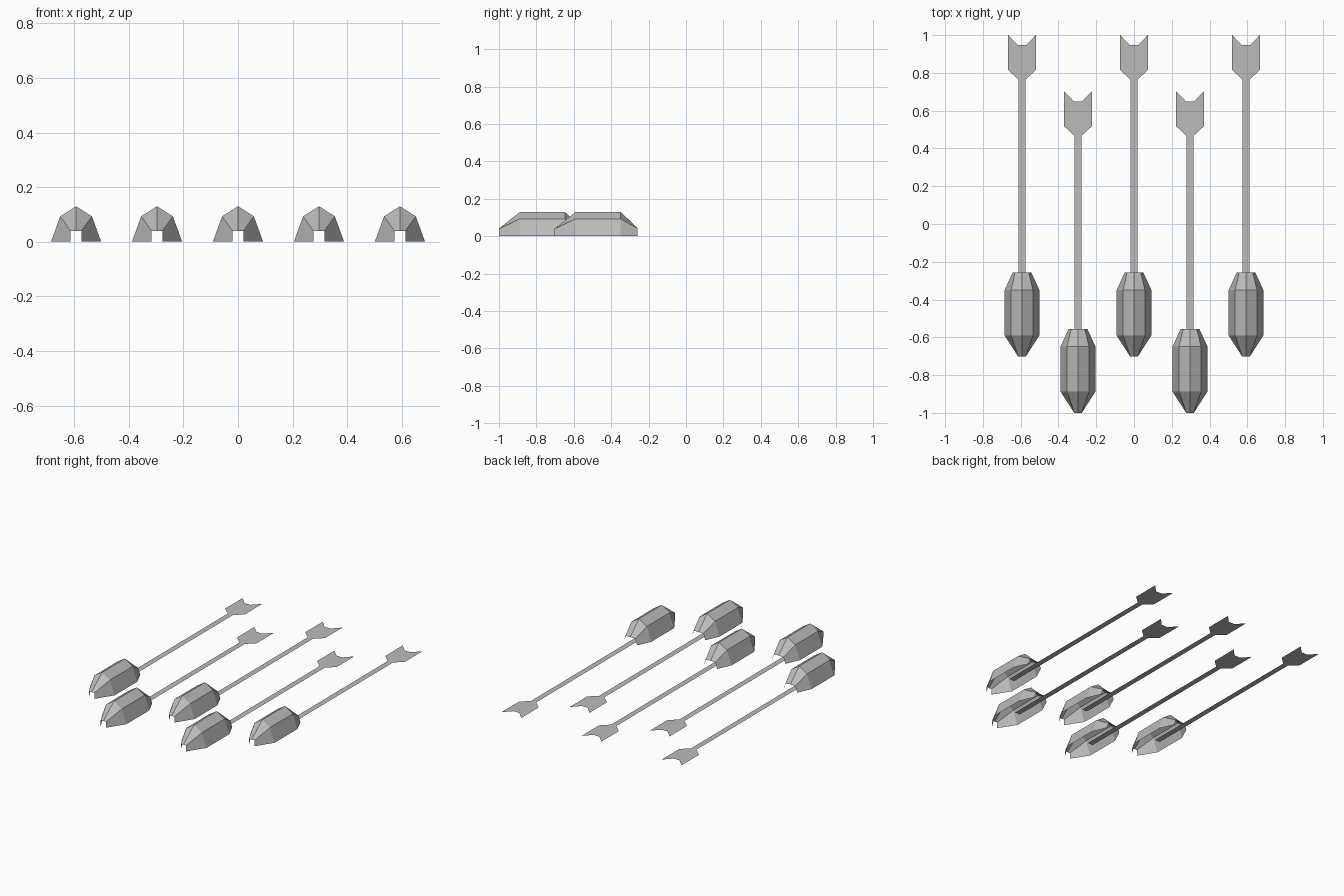
import bpy

cube = bpy.data.objects.get("Cube")
if cube:
    bpy.data.objects.remove(cube, do_unlink=True)

grey = bpy.data.materials.new("plain_grey")
grey.use_nodes = True
GREY = (0.5, 0.5, 0.5, 1.0)
grey.diffuse_color = GREY
grey.node_tree.nodes["Principled BSDF"].inputs["Base Color"].default_value = GREY


def make_object(name, verts, faces, location):
    mesh = bpy.data.meshes.new(name)
    mesh.from_pydata(verts, [], faces)
    mesh.materials.append(grey)
    mesh.update()
    obj = bpy.data.objects.new(name, mesh)
    obj.location = location
    bpy.context.collection.objects.link(obj)
    return obj


# Arrowhead stations from tip to back:
# y, half width at the ground, shoulder half width, shoulder height, ridge height
STATIONS = [
    (-0.702, 0.02, 0.02, 0.04, 0.04),
    (-0.59, 0.092, 0.058, 0.093, 0.13),
    (-0.35, 0.092, 0.058, 0.093, 0.13),
    (-0.258, 0.05, 0.036, 0.04, 0.042),
]


def make_head(name, location):
    """Open faceted shell, hollow underneath and open at both ends."""
    verts, faces = [], []
    for y, base, shoulder, height, ridge in STATIONS:
        verts += [(-base, y, 0), (-shoulder, y, height), (0, y, ridge),
                  (shoulder, y, height), (base, y, 0)]
    for s in range(len(STATIONS) - 1):
        for k in range(4):
            a = s * 5 + k
            faces.append((a, a + 5, a + 6, a + 1))
    return make_object(name, verts, faces, location)


# Right half of the flat fletching, running from the shaft to the tail notch
SHAFT = 0.019
FLETCH = [(SHAFT, 0.765), (0.073, 0.815), (0.073, 1.0), (0.022, 0.947)]


def make_shaft(name, location):
    """Flat strip that starts inside the head."""
    verts = [(-SHAFT, -0.48, 0), (SHAFT, -0.48, 0),
             (SHAFT, 0.765, 0), (-SHAFT, 0.765, 0)]
    return make_object(name, verts, [(0, 1, 2, 3)], location)


def make_fletching(name, location):
    """Flat tail: a centre panel with a mirrored vane on each side."""
    verts = [(x, y, 0) for x, y in FLETCH] + [(-x, y, 0) for x, y in FLETCH]
    faces = [(0, 1, 2, 3), (7, 6, 5, 4), (0, 3, 7, 4)]
    return make_object(name, verts, faces, location)


# Five arrows in a row, every second one shifted forward
for i in range(5):
    place = ((i - 2) * 0.2965, -0.298 * (i % 2), 0)
    make_head(f"arrow_head_{i + 1}", place)
    make_shaft(f"arrow_shaft_{i + 1}", place)
    make_fletching(f"arrow_fletching_{i + 1}", place)
